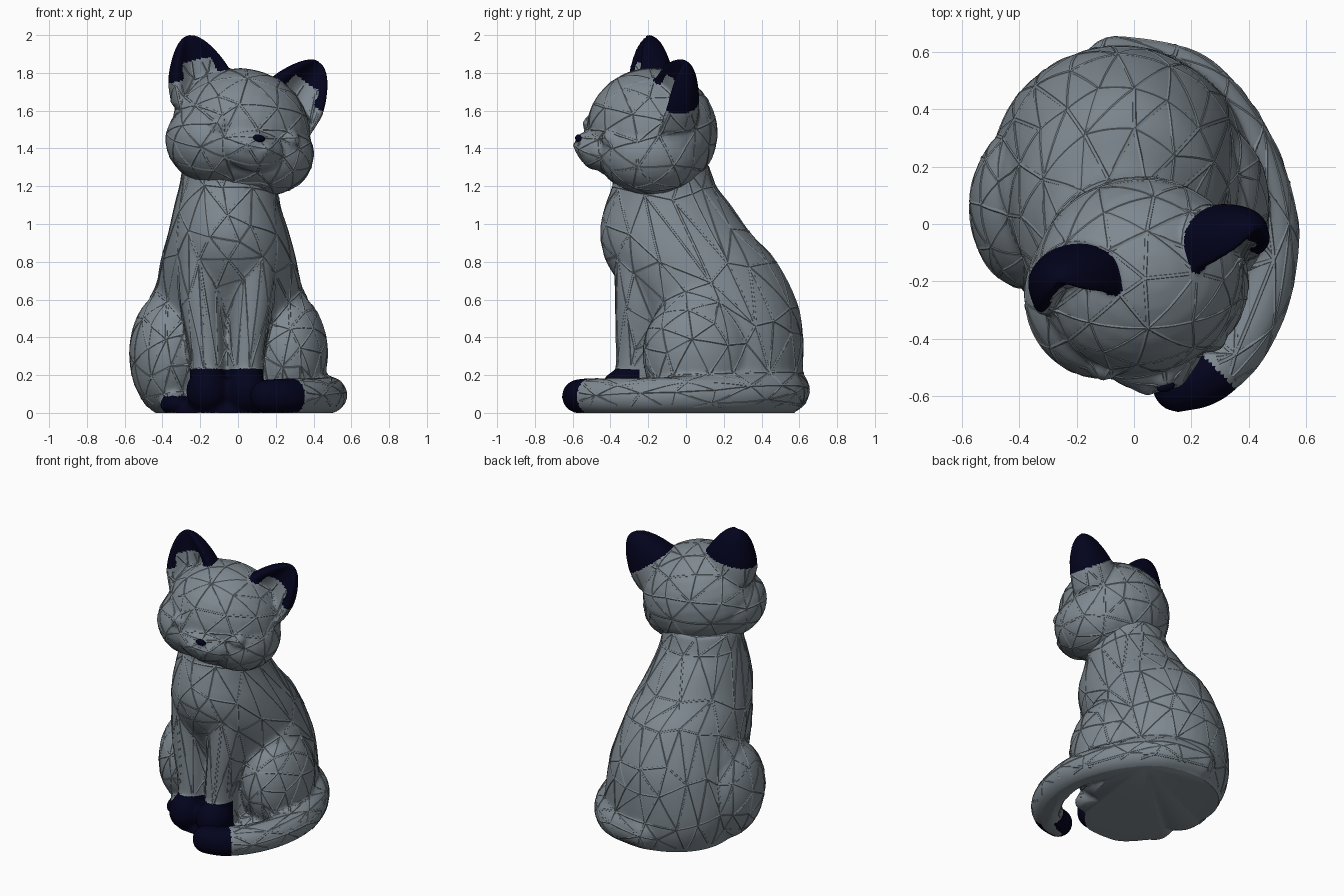
import bpy, bmesh, math
from mathutils import Matrix, Vector

if "Cube" in bpy.data.objects:
    bpy.data.objects.remove(bpy.data.objects["Cube"])


def material(name, rgb):
    m = bpy.data.materials.new(name)
    m.diffuse_color = (*rgb, 1)
    m.use_nodes = True
    m.node_tree.nodes["Principled BSDF"].inputs["Base Color"].default_value = m.diffuse_color
    return m


GREY = material("slate_grey", (0.21, 0.25, 0.28))
NAVY = material("dark_navy", (0.0008, 0.0008, 0.012))


def spline(rows, steps):
    """Smooth curve through rows of numbers."""
    rows = [Vector(r) for r in rows]
    out = []
    for i in range(len(rows) - 1):
        a, b, c, d = rows[max(i - 1, 0)], rows[i], rows[i + 1], rows[min(i + 2, len(rows) - 1)]
        for k in range(steps):
            t = k / steps
            out.append(0.5 * (2 * b + (c - a) * t + (2 * a - 5 * b + 4 * c - d) * t * t
                              + (3 * b - a - 3 * c + d) * t ** 3))
    return out + [rows[-1]]


def ball(bm, loc, rad, seg=32):
    mat = Matrix.Translation(loc) @ Matrix.Diagonal((*rad, 1))
    bmesh.ops.create_uvsphere(bm, u_segments=seg, v_segments=seg // 2, radius=1, matrix=mat)


def loft(bm, rows, frame=Matrix(), cupped=False, n=40):
    """Rings of (z, cx, cy, rx, ry); a cupped ring is hollowed on its front."""
    rings = []
    for z, cx, cy, rx, ry in spline(rows, 5):
        ring = []
        for k in range(n):
            c, s = math.cos(2 * math.pi * k / n), math.sin(2 * math.pi * k / n)
            if cupped and s < 0:
                s = 2.6 * s + 2.5 * s * s
            ring.append(bm.verts.new(frame @ Vector((cx + rx * c, cy + ry * s, z))))
        rings.append(ring)
    for a, b in zip(rings, rings[1:]):
        for k in range(n):
            bm.faces.new((a[k], a[(k + 1) % n], b[(k + 1) % n], b[k]))
    bm.faces.new(rings[0][::-1])
    bm.faces.new(rings[-1])


def make(name, bm, mats):
    bmesh.ops.recalc_face_normals(bm, faces=bm.faces[:])
    me = bpy.data.meshes.new(name)
    bm.to_mesh(me)
    bm.free()
    ob = bpy.data.objects.new(name, me)
    bpy.context.collection.objects.link(ob)
    for m in mats:
        me.materials.append(m)
    return ob


def baked(ob):
    dg = bpy.context.evaluated_depsgraph_get()
    return bpy.data.meshes.new_from_object(ob.evaluated_get(dg))


def fuse(ob, voxel, smooth):
    """Blend overlapping parts into one soft skin."""
    r = ob.modifiers.new("fuse", 'REMESH')
    r.mode, r.voxel_size = 'VOXEL', voxel
    s = ob.modifiers.new("soften", 'SMOOTH')
    s.factor, s.iterations = 0.5, smooth
    me = baked(ob)
    ob.modifiers.clear()
    ob.data = me
    me.materials.clear()
    me.materials.append(GREY)
    me.materials.append(NAVY)


def shade(ob):
    bpy.ops.object.select_all(action='DESELECT')
    ob.select_set(True)
    bpy.context.view_layer.objects.active = ob
    bpy.ops.object.shade_smooth_by_angle(angle=math.radians(50))


def flat_base(ob):
    bm = bmesh.new()
    bm.from_mesh(ob.data)
    bmesh.ops.bisect_plane(bm, geom=bm.verts[:] + bm.edges[:] + bm.faces[:], dist=1e-5,
                           plane_co=(0, 0, 0), plane_no=(0, 0, 1), clear_inner=True)
    bmesh.ops.holes_fill(bm, edges=[e for e in bm.edges if e.is_boundary], sides=0)
    bm.to_mesh(ob.data)
    bm.free()


def ridges(ob, name, count):
    """Fine raised lines along the edges of a coarse copy of the skin."""
    d = ob.modifiers.new("coarse", 'DECIMATE')
    d.ratio = count / sum(len(p.vertices) - 2 for p in ob.data.polygons)
    coarse = baked(ob)
    ob.modifiers.clear()
    bpy.context.view_layer.update()
    cu = bpy.data.curves.new(name, 'CURVE')
    cu.dimensions, cu.bevel_depth, cu.bevel_resolution = '3D', 0.01, 1
    cu.use_fill_caps = True

    def flush(run):
        if len(run) > 1:
            sp = cu.splines.new('POLY')
            sp.points.add(len(run) - 1)
            for p, q in zip(sp.points, run):
                p.co = (*q, 1)

    for e in coarse.edges:
        a, b = (coarse.vertices[i].co for i in e.vertices)
        run, n = [], max(2, int((b - a).length / 0.03))
        for k in range(n + 1):
            ok, p, nor, f = ob.closest_point_on_mesh(a.lerp(b, k / n))
            if ok and p.z > 0.03 and ob.data.polygons[f].material_index == 0:
                run.append(p - nor * 0.0065)
            else:
                flush(run)
                run = []
        flush(run)
    tmp = bpy.data.objects.new(name, cu)
    bpy.context.collection.objects.link(tmp)
    me = baked(tmp)
    bpy.data.objects.remove(tmp)
    lines = bpy.data.objects.new(name, me)
    bpy.context.collection.objects.link(lines)
    me.materials.clear()
    me.materials.append(GREY)
    shade(lines)


# body: torso, haunches, front legs, paws and wrapped tail
bm = bmesh.new()
loft(bm, [(-0.06, -0.03, 0.20, 0.37, 0.34), (0.1, -0.04, 0.21, 0.43, 0.395),
          (0.25, -0.05, 0.21, 0.44, 0.41), (0.45, -0.05, 0.19, 0.42, 0.425),
          (0.6, -0.05, 0.14, 0.395, 0.44), (0.8, -0.05, 0.03, 0.36, 0.45),
          (0.95, -0.05, -0.055, 0.32, 0.40), (1.1, -0.055, -0.095, 0.28, 0.33),
          (1.2, -0.05, -0.115, 0.26, 0.275), (1.32, -0.04, -0.13, 0.25, 0.25)])
for cx, side in ((-0.37, -1), (0.27, 1)):
    ball(bm, (cx, 0.06, 0.31), (0.205, 0.29, 0.33))
    ball(bm, (cx - side * 0.08, 0.1, 0.47), (0.2, 0.26, 0.3))
    ball(bm, (cx - side * 0.04, -0.16, 0.045), (0.085, 0.11, 0.06))
for cx, side in ((-0.165, -1), (0.045, 1)):
    loft(bm, [(0.02, cx, -0.26, 0.09, 0.11), (0.3, cx, -0.245, 0.095, 0.125),
              (0.6, cx + side * 0.03, -0.235, 0.115, 0.14),
              (0.95, cx + side * 0.03, -0.24, 0.12, 0.14)])
    ball(bm, (cx, -0.325, 0.115), (0.11, 0.13, 0.122))
ball(bm, (-0.06, -0.18, -0.01), (0.27, 0.22, 0.12))
for x, y, z, r in spline([(-0.06, 0.53, 0.12, 0.128), (0.18, 0.485, 0.11, 0.123),
                          (0.365, 0.29, 0.10, 0.113), (0.47, 0.02, 0.095, 0.103),
                          (0.455, -0.22, 0.09, 0.1), (0.375, -0.41, 0.088, 0.098),
                          (0.26, -0.53, 0.088, 0.098), (0.155, -0.565, 0.088, 0.094)], 12):
    ball(bm, (x, y, z), (r, r, r * 0.97), 20)
body = make("body", bm, [GREY])
fuse(body, 0.014, 10)
flat_base(body)
for p in body.data.polygons:
    x, y, z = p.center
    tail_tip = z < 0.2 and y < -0.4 and x > 0.04 and x + y < -0.22
    paw = z < 0.235 and y < -0.24 and -0.29 < x < 0.16
    hind_paw = z < 0.09 and y < -0.17 and x < -0.24
    p.material_index = int((tail_tip or paw or hind_paw) and z > 0.002)
shade(body)

# head: skull, cheeks, muzzle, closed eyes and cupped ears, built upright then tilted
bm = bmesh.new()
ball(bm, (0, 0, 0), (0.37, 0.345, 0.335))
for s in (-1, 1):
    ball(bm, (s * 0.15, -0.04, -0.085), (0.25, 0.28, 0.22))
    ball(bm, (s * 0.045, -0.325, -0.085), (0.07, 0.09, 0.055))
    ball(bm, (s * 0.195, -0.268, 0.0), (0.058, 0.058, 0.052))
    up = Vector((s * 0.14, 0.01, 0.305)).normalized()
    across = Vector((up.z, 0, -up.x)).normalized()
    deep = Vector((0, 1, 0))
    frame = Matrix.Translation((s * 0.225, 0.04, 0.14)) @ Matrix((across, deep, up)).transposed().to_4x4()
    loft(bm, [(0, 0, 0, 0.175, 0.14), (0.12, 0, 0, 0.165, 0.125), (0.22, 0, 0, 0.125, 0.1),
              (0.29, 0, 0, 0.08, 0.07), (0.325, 0, 0, 0.045, 0.04),
              (0.342, 0, 0, 0.014, 0.014)], frame, cupped=True)
ball(bm, (0, -0.25, -0.09), (0.19, 0.155, 0.12))
ball(bm, (0, -0.30, -0.145), (0.075, 0.07, 0.06))
ball(bm, (0, -0.33, -0.04), (0.055, 0.08, 0.045))
head = make("head", bm, [GREY])
fuse(head, 0.011, 8)
for p in head.data.polygons:
    dx, dz = abs(p.center.x) - 0.225, p.center.z - 0.14
    along, off_axis = dz * 0.909 + dx * 0.417, abs(dx * 0.909 - dz * 0.417)
    inside = p.normal.y < -0.2 and off_axis < 0.55 * (0.18 - 0.35 * max(along - 0.1, 0))
    p.material_index = int(p.center.z + 0.448 * abs(p.center.x) > (0.465 if inside else 0.372))
tilt = (Matrix.Translation((0.014, -0.18, 1.488)) @ Matrix.Rotation(math.radians(15), 4, 'Z')
        @ Matrix.Rotation(math.radians(11), 4, 'Y'))
head.data.transform(tilt)
shade(head)

# nose
bm = bmesh.new()
ball(bm, (0, -0.400, -0.035), (0.033, 0.018, 0.02), 20)
nose = make("nose", bm, [NAVY])
nose.data.transform(tilt)
shade(nose)

# fine raised line pattern over the grey skin
ridges(body, "body_ridges", 420)
ridges(head, "head_ridges", 190)
